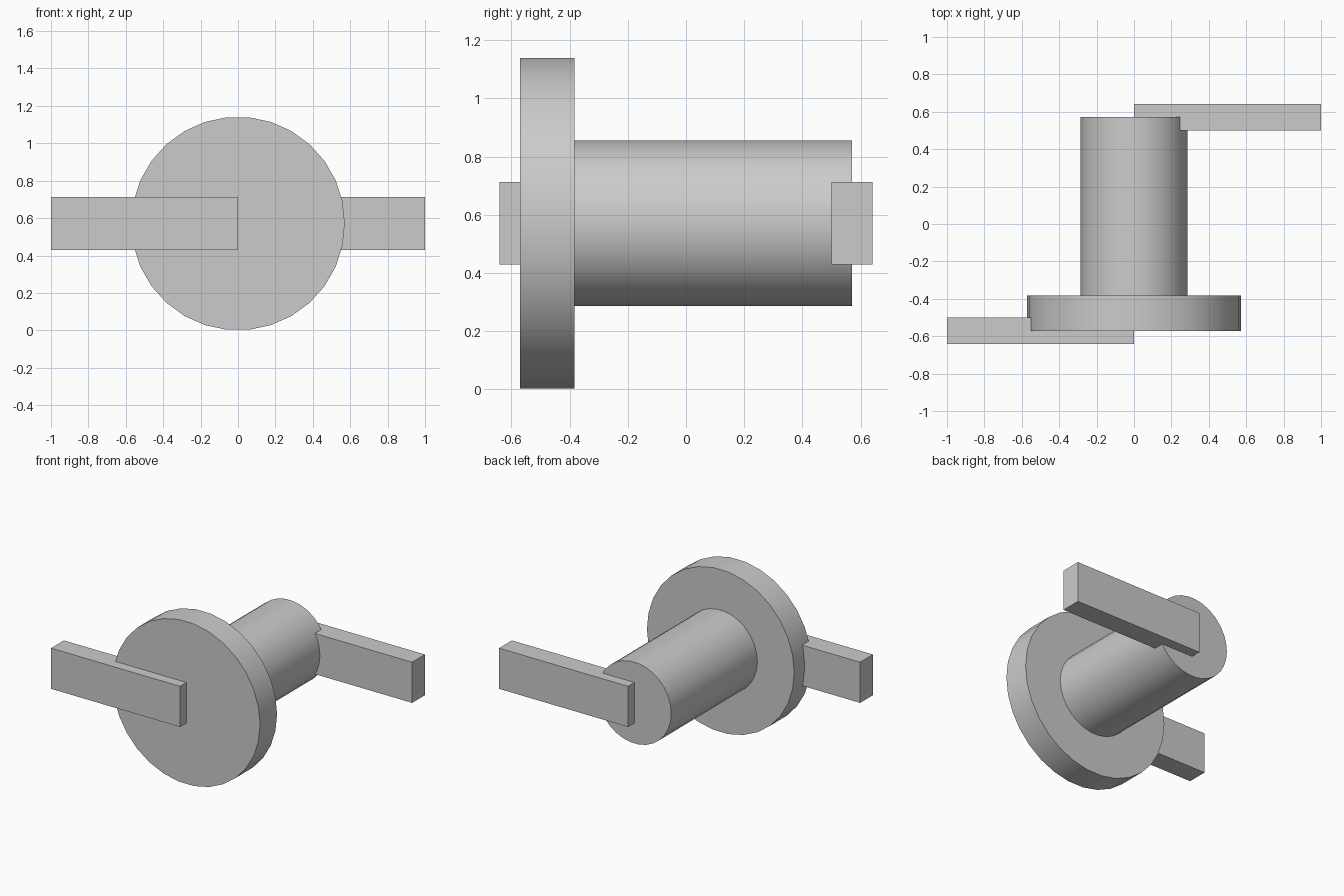
import bpy
from math import pi, radians

cube = bpy.data.objects.get("Cube")
if cube:
    bpy.data.objects.remove(cube, do_unlink=True)

grey = bpy.data.materials.new("light_grey")
grey.use_nodes = True
colour = (0.6, 0.6, 0.6, 1)
grey.diffuse_color = colour
grey.node_tree.nodes["Principled BSDF"].inputs["Base Color"].default_value = colour

R = 0.571  # disc radius, also the height of the axis


def round_part(name, radius, y0, y1):
    """Cylinder lying along y, with a corner pointing to +x."""
    bpy.ops.mesh.primitive_cylinder_add(
        vertices=30, radius=radius, depth=y1 - y0,
        location=(0, (y0 + y1) / 2, R), rotation=(pi / 2, pi / 2, 0))
    ob = bpy.context.object
    ob.name = name
    ob.data.materials.append(grey)
    bpy.ops.object.shade_smooth_by_angle(angle=radians(30))


def bar(name, side):
    """Handle bar centred on an end face and reaching out to one side."""
    bpy.ops.mesh.primitive_cube_add(size=1, location=(side * 0.5, side * R, R))
    ob = bpy.context.object
    ob.name = name
    ob.scale = (1, 0.142, 0.285)
    bpy.ops.object.transform_apply(location=False, rotation=False, scale=True)
    ob.data.materials.append(grey)


# Wide disc at the front, with the shaft running to the back
round_part("disc", R, -R, -0.383)
round_part("shaft", R / 2, -0.383, R)

# Opposed crank bars at both ends
bar("front_bar", -1)
bar("back_bar", 1)
